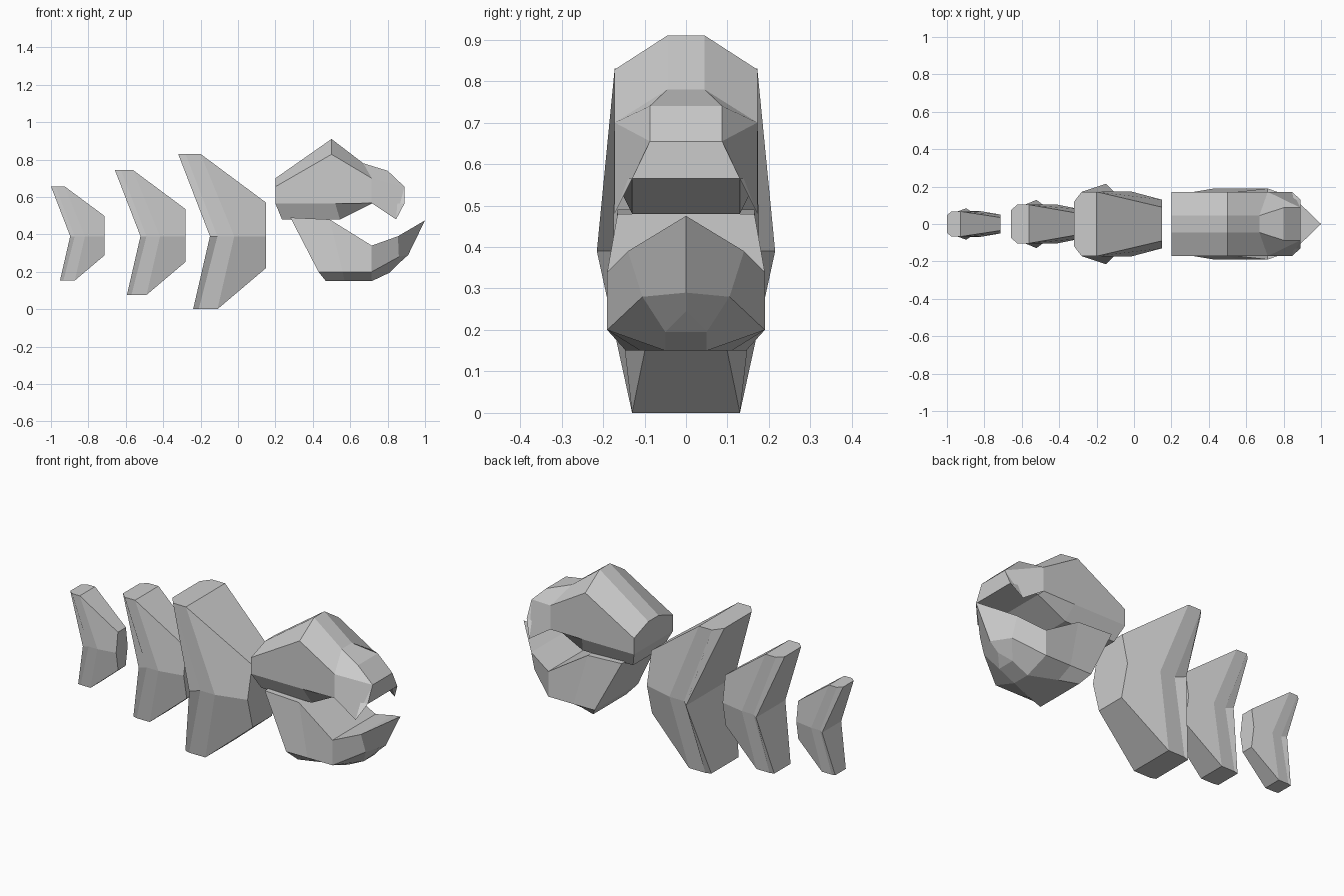
import bpy, bmesh

if "Cube" in bpy.data.objects:
    bpy.data.objects.remove(bpy.data.objects["Cube"])


def loft(name, sections, start, end, place=lambda p: p):
    """Skin half-sections (y >= 0), mirrored over y = 0.
    start / end list index pairs (strips across the middle) or triples (side triangles)."""
    bm = bmesh.new()
    rings = []
    for sec in sections:
        pts = [place(p) for p in sec]
        rings.append([[bm.verts.new((x, s * y, z)) for x, y, z in pts] for s in (1, -1)])
    for a, b in zip(rings, rings[1:]):
        for s in (0, 1):
            for i in range(len(a[s]) - 1):
                bm.faces.new((a[s][i], a[s][i + 1], b[s][i + 1], b[s][i]))
        for i in (0, len(a[0]) - 1):
            bm.faces.new((a[0][i], b[0][i], b[1][i], a[1][i]))
    for ring, cap in ((rings[0], start), (rings[-1], end)):
        for c in cap:
            if len(c) == 2:
                i, j = c
                bm.faces.new((ring[0][i], ring[0][j], ring[1][j], ring[1][i]))
            else:
                for s in (0, 1):
                    bm.faces.new([ring[s][i] for i in c])
    bmesh.ops.remove_doubles(bm, verts=bm.verts, dist=0.0005)
    bmesh.ops.recalc_face_normals(bm, faces=bm.faces)
    mesh = bpy.data.meshes.new(name)
    bm.to_mesh(mesh)
    bm.free()
    obj = bpy.data.objects.new(name, mesh)
    bpy.context.collection.objects.link(obj)
    return obj


# Body segments: one chevron shape, measured from its front face and mid height
chevron = [
    [(-.47, .12, .44), (-.43, .172, .44), (-.35, .172, .44), (0, .09, .18)],
    [(-.30, .215, 0), (-.26, .175, 0), (-.17, .175, 0), (0, .13, 0)],
    [(-.39, .12, -.39), (-.36, .13, -.39), (-.26, .13, -.39), (0, .085, -.17)],
]
strips = [(0, 1), (1, 2), (2, 3)]
for name, x0, s, sy in (("body_segment_front", .15, 1, 1),
                        ("body_segment_middle", -.28, .805, .6),
                        ("body_segment_tail", -.715, .607, .39)):
    loft(name, chevron, strips, strips,
         lambda p: (x0 + s * p[0], sy * p[1], .39 + s * p[2]))

# Upper head with side fangs
loft("upper_head", [
    [(.20, .045, .70), (.20, .172, .655), (.20, .172, .565), (.235, .13, .48)],
    [(.50, .045, .91), (.50, .172, .828), (.52, .172, .565), (.545, .13, .48)],
    [(.67, .045, .78), (.715, .172, .70), (.715, .172, .567), (.715, .13, .565)],
    [(.80, .087, .74), (.89, .087, .655), (.845, .172, .48), (.89, .13, .565)],
], strips, [(0, 1), (1, 3), (1, 2, 3)])

# Lower jaw ending in an upturned point
loft("lower_jaw", [
    [(.28, .165, .49), (.43, .19, .20), (.47, .145, .15)],
    [(.49, .165, .48), (.56, .19, .20), (.57, .11, .15)],
    [(.715, .19, .34), (.715, .19, .20), (.715, .05, .15)],
    [(.855, .14, .39), (.86, .105, .28), (.81, .05, .195)],
    [(1.0, 0, .475), (.91, 0, .29), (.86, 0, .245)],
], [(0, 1), (1, 2)], [])
